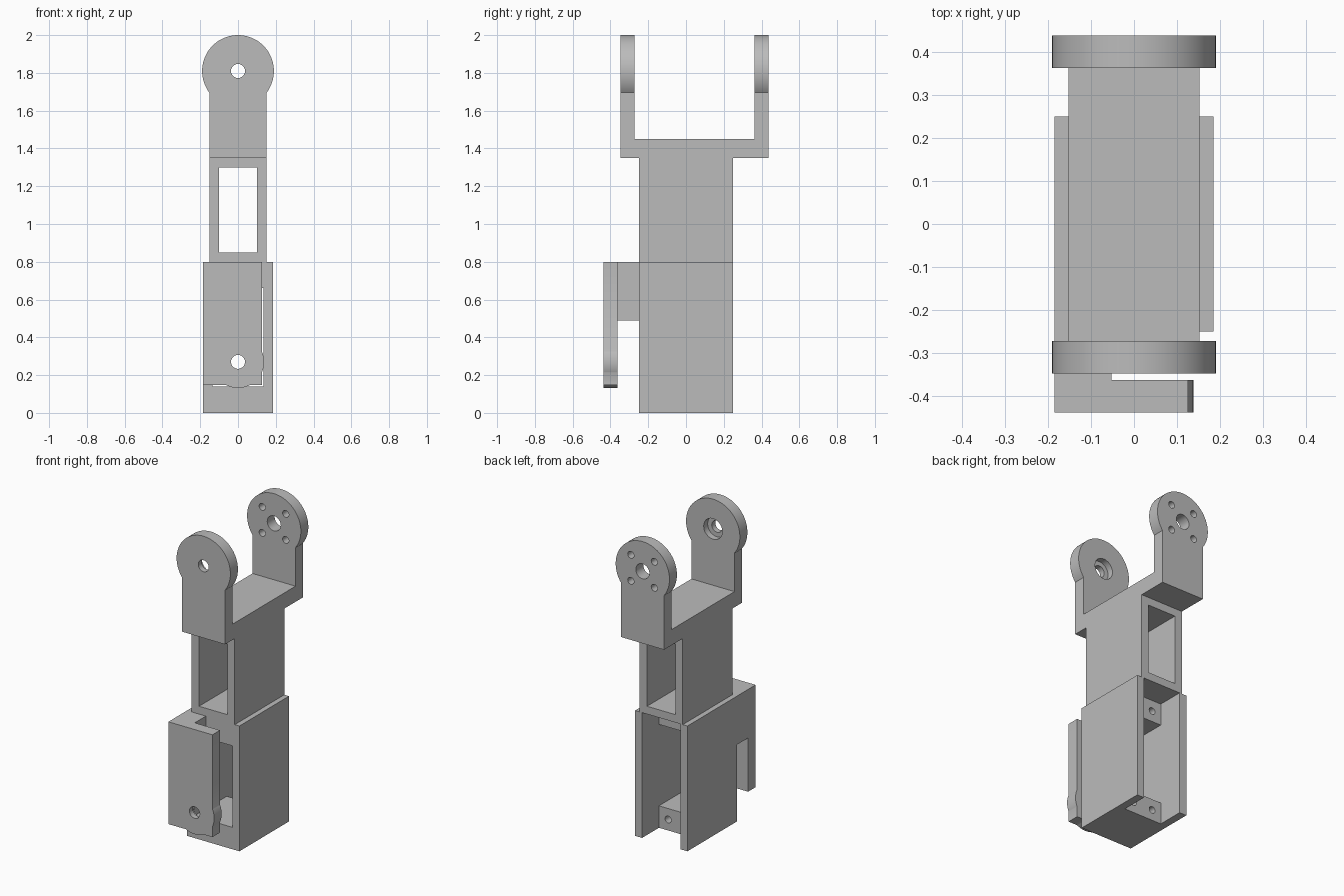
import bpy, bmesh, math
from mathutils import Matrix, Vector

default = bpy.data.objects.get("Cube")
if default:
    bpy.data.objects.remove(default, do_unlink=True)

grey = bpy.data.materials.new("plain grey")
grey.use_nodes = True
COLOUR = (0.5, 0.5, 0.5, 1)
grey.diffuse_color = COLOUR
grey.node_tree.nodes["Principled BSDF"].inputs["Base Color"].default_value = COLOUR


def make_object(name, bm):
    bmesh.ops.recalc_face_normals(bm, faces=bm.faces)
    mesh = bpy.data.meshes.new(name)
    bm.to_mesh(mesh)
    bm.free()
    mesh.materials.append(grey)
    obj = bpy.data.objects.new(name, mesh)
    bpy.context.collection.objects.link(obj)
    return obj


def box(name, x, y, z):
    """Box between the given (low, high) limits on each axis."""
    bm = bmesh.new()
    bmesh.ops.create_cube(bm, size=1)
    for v in bm.verts:
        v.co = Vector([(lo + hi) / 2 + c * (hi - lo)
                       for c, (lo, hi) in zip(v.co, (x, y, z))])
    return make_object(name, bm)


def rod(name, x, z, radius, y, sides=48):
    """Cylinder lying along y."""
    bm = bmesh.new()
    place = Matrix.Translation((x, sum(y) / 2, z)) @ Matrix.Rotation(math.pi / 2, 4, "X")
    bmesh.ops.create_cone(bm, cap_ends=True, segments=sides, radius1=radius,
                          radius2=radius, depth=y[1] - y[0], matrix=place)
    return make_object(name, bm)


def combine(obj, others, operation="DIFFERENCE"):
    """Apply booleans, then remove the helper objects."""
    for other in others:
        other.hide_render = True
        mod = obj.modifiers.new("boolean", "BOOLEAN")
        mod.operation, mod.solver, mod.object = operation, "EXACT", other
    bpy.context.view_layer.update()
    graph = bpy.context.evaluated_depsgraph_get()
    mesh = bpy.data.meshes.new_from_object(obj.evaluated_get(graph))
    obj.modifiers.clear()
    obj.data = mesh
    mesh.materials.clear()
    mesh.materials.append(grey)
    for other in others:
        bpy.data.objects.remove(other, do_unlink=True)


def cut_box(x, y, z):
    return box("cutter", x, y, z)


def cut_rod(x, z, radius, y, sides=24):
    return rod("cutter", x, z, radius, y, sides)


HALF = 0.152        # half width of the upper body and fork
WIDE = 0.185        # half width of the lower housing
DEPTH = (-0.25, 0.25)

# Lower housing: window right through, deeper recesses above and below it at the back
housing = box("lower_housing", (-WIDE, WIDE), DEPTH, (0, 0.8))
combine(housing, [cut_box((-0.135, 0.135), (-0.4, 0.4), (0.14, 0.66)),
                  cut_box((-0.135, 0.135), (0.08, 0.4), (-0.1, 0.8))])
combine(housing, [cut_rod(x, z, 0.022, (-0.08, 0.15))
                  for x in (-0.07, 0.07) for z in (0.07, 0.73)])

# Upper body: hollow rectangular frame
body = box("upper_body", (-HALF, HALF), DEPTH, (0.8, 1.35))
combine(body, [cut_box((-0.1, 0.1), (-0.4, 0.4), (0.85, 1.3))])

# Fork: crossbar and two rounded arms
FRONT, BACK = (-0.348, -0.272), (0.363, 0.438)
AXLE = 1.81
box("fork_crossbar", (-HALF, HALF), (FRONT[1], BACK[0]), (1.35, 1.45))


def fork_arm(name, y):
    arm = box(name, (-HALF, HALF), y, (1.35, AXLE))
    combine(arm, [rod("disc", 0, AXLE, 0.19, y, 96)], "UNION")
    return arm


front_arm = fork_arm("front_fork_arm", FRONT)
combine(front_arm, [cut_rod(0, AXLE, 0.037, (-0.5, 0)),
                    cut_rod(0, AXLE, 0.066, (FRONT[1] - 0.04, 0))])
back_arm = fork_arm("back_fork_arm", BACK)
combine(back_arm, [cut_rod(0, AXLE, 0.048, (0.2, 0.6))] +
        [cut_rod(x, AXLE + z, 0.022, (0.2, 0.6))
         for x in (-0.083, 0.083) for z in (-0.083, 0.083)])

# Front pivot plate with a rounded boss, hung from a block on the housing
PLATE = (-0.438, -0.362)
PIVOT = 0.27
plate = box("pivot_plate", (-WIDE, 0.126), PLATE, (0.147, 0.8))
combine(plate, [rod("boss", 0, PIVOT, 0.138, PLATE, 96)], "UNION")
combine(plate, [cut_rod(0, PIVOT, 0.037, (-0.6, -0.3)),
                cut_rod(0, PIVOT, 0.066, (PLATE[1] - 0.04, -0.3))])
box("plate_bracket", (-WIDE, -0.052), (PLATE[1], DEPTH[0]), (0.49, 0.8))

# Smooth the round surfaces, keep edges sharp
for obj in (housing, front_arm, back_arm, plate):
    bpy.ops.object.select_all(action="DESELECT")
    obj.select_set(True)
    bpy.context.view_layer.objects.active = obj
    bpy.ops.object.shade_smooth_by_angle(angle=math.radians(30))
